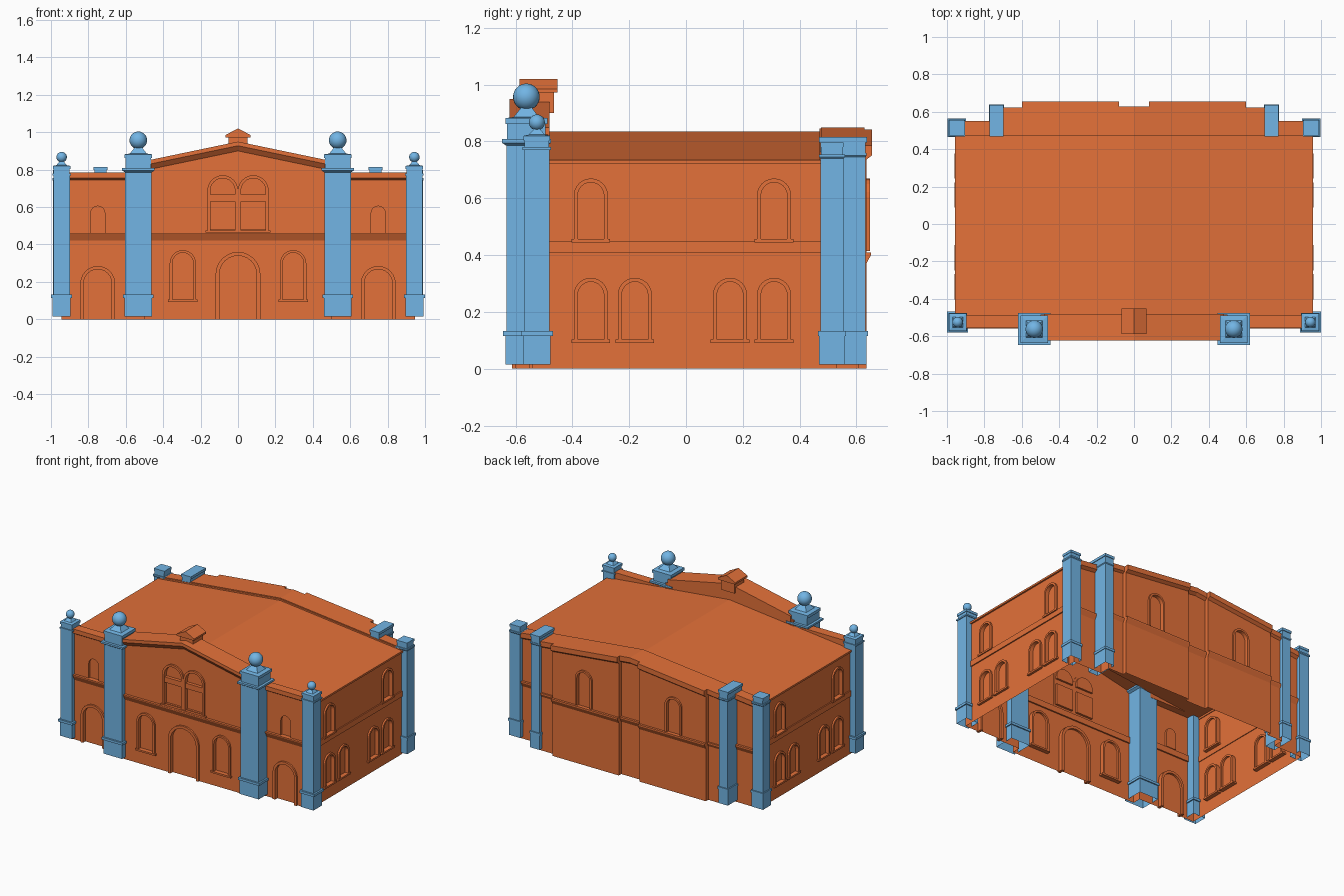
import bpy, bmesh
from math import cos, sin, pi
from mathutils import Matrix

if "Cube" in bpy.data.objects:
    bpy.data.objects.remove(bpy.data.objects["Cube"])


def material(name, color):
    m = bpy.data.materials.new(name)
    m.diffuse_color = color
    m.use_nodes = True
    m.node_tree.nodes["Principled BSDF"].inputs["Base Color"].default_value = m.diffuse_color
    return m


BRICK = material("brick", (0.77, 0.165, 0.041, 1))
STONE = material("stone", (0.168, 0.46, 0.78, 1))


def solid(bm, pts, a, b, axis, da=0, db=0):
    """Extrude a profile from a to b along x or y; da/db shift the ends in z."""
    def ring(t, d):
        return [bm.verts.new((p, t, q + d) if axis == 'y' else (t, p, q + d)) for p, q in pts]
    r0, r1 = ring(a, da), ring(b, db)
    faces = [bm.faces.new(r0), bm.faces.new(r1)]
    n = len(pts)
    for i in range(n):
        j = (i + 1) % n
        faces.append(bm.faces.new((r0[i], r0[j], r1[j], r1[i])))
    bmesh.ops.recalc_face_normals(bm, faces=faces)


def rect(a, b, z0, z1):
    return [(a, z0), (b, z0), (b, z1), (a, z1)]


def arch(c, h, z0, top, n=12):
    arc = [(c + h * cos(pi * i / n), top - h + h * sin(pi * i / n)) for i in range(n + 1)]
    return [(c + h, z0)] + arc + [(c - h, z0)]


def finish(name, bm, mat):
    me = bpy.data.meshes.new(name)
    bm.to_mesh(me)
    bm.free()
    me.materials.append(mat)
    ob = bpy.data.objects.new(name, me)
    bpy.context.collection.objects.link(ob)
    return ob


# Building volumes, merged into one shell
def gable(half, eave, peak):
    return [(-half, 0), (half, 0), (half, eave), (0, peak), (-half, eave)]


def slope(x):
    return 0.84 - 0.106 * x


volumes = [
    (gable(0.945, 0.735, 0.835), -0.50, 0.48),
    (rect(-0.945, 0.945, 0, 0.77), -0.54, -0.49),
    (gable(0.50, 0.82, 0.93), -0.60, -0.485),
    (gable(0.942, 0.745, 0.845), 0.47, 0.53),
    (gable(0.72, slope(0.72), slope(0)), 0.475, 0.608),
]
for s in (-1, 1):
    volumes.append(([(s * 0.08, 0), (s * 0.6, 0), (s * 0.6, slope(0.6) - 0.005),
                     (s * 0.08, slope(0.08) - 0.005)], 0.50, 0.635))
blocks = []
for pts, a, b in volumes:
    bm = bmesh.new()
    solid(bm, pts, a, b, 'y')
    blocks.append(finish("building_shell", bm, BRICK))

cut, frames, sills = bmesh.new(), bmesh.new(), bmesh.new()
PANE = 0.015   # pane set back from the wall
INSIDE = 0.03  # depth of surrounds inside the shell


def opening(c, h, z0, top, wall, out, axis, w=0.014, sill=True):
    """Arched niche with a raised surround and sill; out is the outward direction."""
    solid(cut, arch(c, h - w, z0 - (0 if sill else 0.02), top - w),
          wall + 0.03 * out, wall - PANE * out, axis)
    inner = arch(c, h - w, z0, top - w)
    solid(frames, arch(c, h, z0, top) + inner[::-1], wall - INSIDE * out, wall + 0.012 * out, axis)
    if sill:
        solid(sills, rect(c - h - 0.008, c + h + 0.008, z0 - 0.012, z0),
              wall - INSIDE * out, wall + 0.016 * out, axis)


opening(0, 0.12, 0, 0.36, -0.60, -1, 'y', 0.02, sill=False)
for s in (-1, 1):
    # front doors and windows
    opening(s * 0.295, 0.07, 0.105, 0.37, -0.60, -1, 'y')
    opening(s * 0.75, 0.093, 0, 0.285, -0.54, -1, 'y', 0.018, sill=False)
    solid(cut, arch(s * 0.75, 0.038, 0.462, 0.605), -0.57, -0.54 + PANE, 'y')
    # paired central window
    ring = arch(s * 0.082, 0.082, 0.475, 0.77)
    hole = arch(s * 0.082, 0.066, 0.475, 0.754)
    solid(frames, ring + hole[::-1], -0.598, -0.612, 'y')
    solid(frames, rect(s * 0.016, s * 0.148, 0.63, 0.668), -0.598, -0.608, 'y')
    solid(cut, rect(s * 0.016, s * 0.148, 0.48, 0.63), -0.63, -0.60 + PANE, 'y')
    solid(cut, arch(s * 0.082, 0.066, 0.668, 0.754), -0.63, -0.60 + PANE, 'y')
    # side windows
    for y in (-0.335, -0.18, 0.155, 0.31):
        opening(y, 0.06, 0.102, 0.32, s * 0.945, s, 'x')
    for y in (-0.335, 0.31):
        opening(y, 0.06, 0.457, 0.67, s * 0.945, s, 'x')
    # back windows
    opening(s * 0.35, 0.065, 0.415, 0.67, 0.635, 1, 'y', sill=False)
solid(sills, rect(-0.175, 0.175, 0.463, 0.475), -0.598, -0.618, 'y')
finish("window_surrounds", frames, BRICK)
finish("window_sills", sills, BRICK)
cutter = finish("opening_cutter", cut, BRICK)
cutter.hide_render = True

shell = blocks[0]
for other in blocks[1:] + [cutter]:
    mod = shell.modifiers.new("merge", 'BOOLEAN')
    mod.solver = 'EXACT'
    mod.object = other
    mod.operation = 'DIFFERENCE' if other is cutter else 'UNION'
dg = bpy.context.evaluated_depsgraph_get()
mesh = bpy.data.meshes.new_from_object(shell.evaluated_get(dg))
shell.modifiers.clear()
shell.data = mesh
for ob in blocks[1:] + [cutter]:
    bpy.data.objects.remove(ob)
# The underside is open
bm = bmesh.new()
bm.from_mesh(mesh)
bmesh.ops.delete(bm, geom=[f for f in bm.faces if all(v.co.z < 0.001 for v in f.verts)], context='FACES')
bm.to_mesh(mesh)
bm.free()

# Belts and cornices
belt, cornice = bmesh.new(), bmesh.new()


def front_belt(wall):
    return [(wall + 0.01, 0.42), (wall, 0.42), (wall - 0.018, 0.455), (wall - 0.018, 0.462), (wall + 0.01, 0.462)]


def back_cap(wall, z, inner):
    return [(wall, z - 0.05), (wall + 0.02, z - 0.035), (wall + 0.02, z), (inner, z), (inner, z - 0.05)]


solid(belt, front_belt(-0.60), -0.5, 0.5, 'x')
for s in (-1, 1):
    solid(belt, front_belt(-0.54), s * 0.55, s * 0.94, 'x')
    solid(belt, rect(-0.5, 0.5, 0.41, 0.45), s * 0.94, s * 0.953, 'x')
    solid(cornice, rect(-0.5, 0.5, 0.722, 0.735), s * 0.94, s * 0.956, 'x')
    # wing parapet and front gable
    solid(cornice, [(-0.54, 0.745), (-0.555, 0.755), (-0.555, 0.785), (-0.49, 0.785), (-0.49, 0.745)],
          s * 0.55, s * 0.95, 'x')
    solid(cornice, [(-0.60, 0.90), (-0.622, 0.928), (-0.622, 0.95), (-0.48, 0.95), (-0.48, 0.90)],
          0, s * 0.48, 'x', 0, -0.10)
    # stepped back wall
    for x0, x1, wall in ((0, 0.08, 0.608), (0.08, 0.6, 0.635), (0.6, 0.72, 0.603), (0.72, 0.94, 0.53)):
        solid(cornice, back_cap(wall, 0.85, 0.475), s * x0, s * x1, 'x', -0.106 * x0, -0.106 * x1)
        solid(belt, [(wall - 0.01, 0.37), (wall, 0.37), (wall + 0.016, 0.40), (wall + 0.016, 0.41),
                     (wall - 0.01, 0.41)], s * x0, s * x1, 'x')
finish("belt_courses", belt, BRICK)
finish("cornices", cornice, BRICK)

# Small gabled block on the peak
bm = bmesh.new()
solid(bm, rect(-0.052, 0.052, 0.90, 0.975), -0.575, -0.465, 'y')
solid(bm, [(-0.068, 0.972), (0.068, 0.972), (0.068, 0.985), (0, 1.02), (-0.068, 0.985)], -0.587, -0.452, 'y')
finish("gable_finial", bm, BRICK)


def pillar(name, cx, cy, levels, stretch=0.0, ball=None):
    """Stack of square rings (half width, z), open below, with an optional ball."""
    bm = bmesh.new()
    prev = None
    for h, z in levels:
        ring = [bm.verts.new((cx + h * i, cy + (h + stretch) * j, z))
                for i, j in ((-1, -1), (1, -1), (1, 1), (-1, 1))]
        if prev:
            for k in range(4):
                bm.faces.new((prev[k], prev[(k + 1) % 4], ring[(k + 1) % 4], ring[k]))
        prev = ring
    bm.faces.new(prev)
    finish(name, bm, STONE)
    if ball:
        bm = bmesh.new()
        bmesh.ops.create_uvsphere(bm, u_segments=24, v_segments=14, radius=ball[0],
                                  matrix=Matrix.Translation((cx, cy, ball[1])))
        for f in bm.faces:
            f.smooth = True
        finish(name + "_ball", bm, STONE)


def base(h, lip=0.012):
    return [(h + 0.004, 0.015), (h + 0.004, 0.115), (h + lip, 0.115), (h + lip, 0.132), (h, 0.132)]


for s in (-1, 1):
    pillar("large_pillar", s * 0.533, -0.562, base(0.07) + [
        (0.07, 0.785), (0.086, 0.795), (0.086, 0.808), (0.068, 0.808), (0.068, 0.862), (0.074, 0.862),
        (0.074, 0.882), (0.045, 0.886), (0.022, 0.915), (0.018, 0.93)], ball=(0.047, 0.957))
    pillar("small_pillar", s * 0.943, -0.525, base(0.044) + [
        (0.044, 0.77), (0.05, 0.77), (0.05, 0.78), (0.043, 0.78),
        (0.043, 0.803), (0.047, 0.803), (0.047, 0.82), (0.028, 0.824), (0.014, 0.84), (0.012, 0.85)],
        ball=(0.028, 0.867))
    pillar("back_corner_pillar", s * 0.948, 0.514, base(0.041, 0.008) + [
        (0.041, 0.74), (0.045, 0.745), (0.045, 0.755), (0.038, 0.755), (0.038, 0.78), (0.041, 0.78),
        (0.041, 0.797)])
    pillar("back_inner_pillar", s * 0.735, 0.553, base(0.033, 0.008) + [
        (0.033, 0.745), (0.037, 0.75), (0.037, 0.76), (0.033, 0.76), (0.033, 0.797), (0.038, 0.797),
        (0.038, 0.815)], stretch=0.046)
